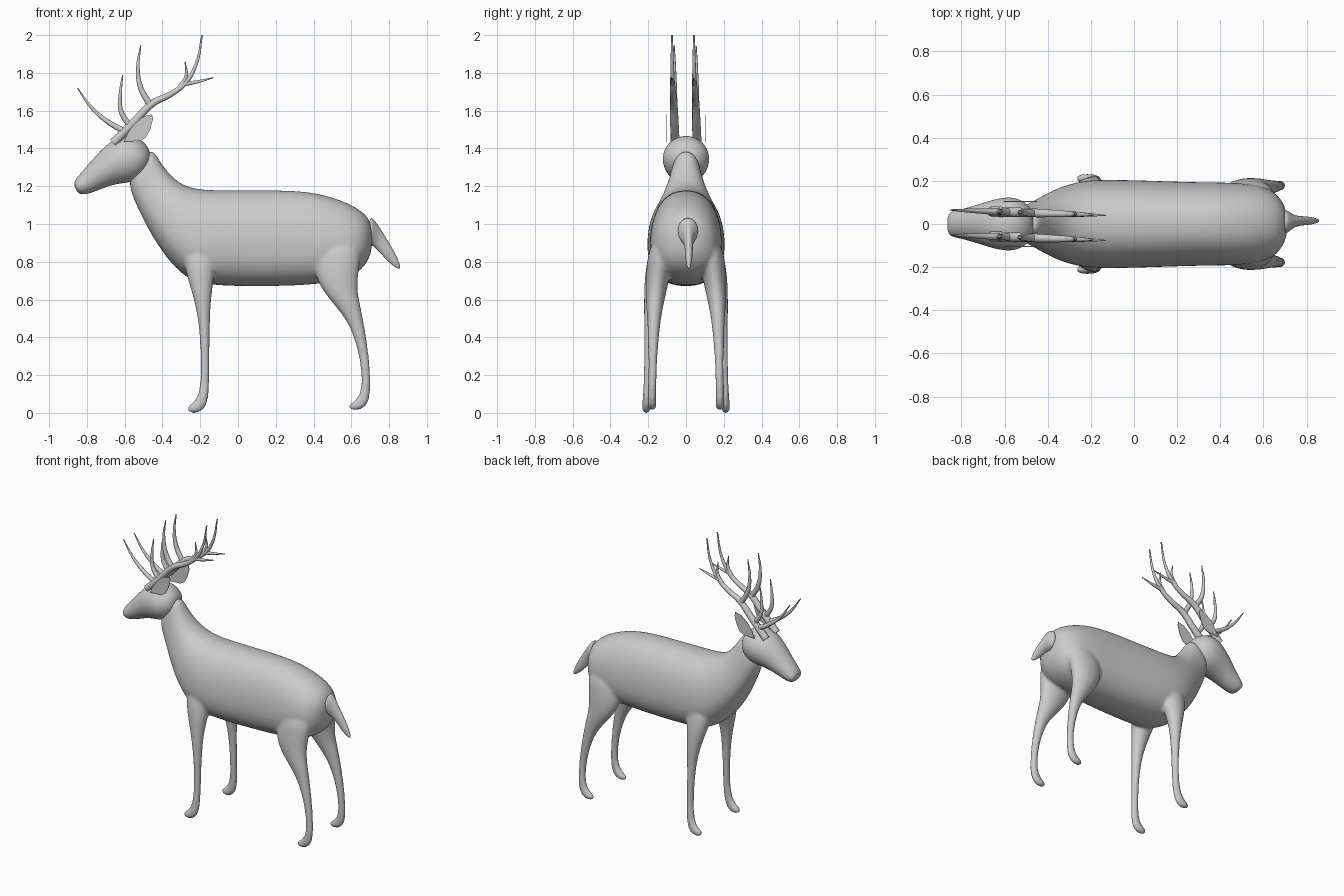
import bpy, bmesh
from math import sin, cos, pi, copysign


def finish(ob):
    bpy.ops.object.select_all(action='DESELECT')
    ob.select_set(True)
    bpy.context.view_layer.objects.active = ob
    bpy.ops.object.convert(target='MESH')
    ob = bpy.context.object
    bpy.ops.object.shade_smooth_by_angle(angle=1.0)
    return ob


def loft(name, stations, y0=None, power=2.0, skew=0.0, n=24):
    """Rings between side-view points a and b: (ax, az, bx, bz, half width, y)."""
    bm = bmesh.new()
    rings = []
    for ax, az, bx, bz, w, y in stations:
        ring = []
        for i in range(n):
            t = 2 * pi * i / n
            c = copysign(abs(cos(t)) ** (2 / power), cos(t))
            s = copysign(abs(sin(t)) ** (2 / power), sin(t))
            ring.append(bm.verts.new(((ax + bx) / 2 + c * (bx - ax) / 2,
                                      y + w * s * (1 + skew * c),
                                      (az + bz) / 2 + c * (bz - az) / 2)))
        rings.append(ring)
    for r, q in zip(rings, rings[1:]):
        for i in range(n):
            j = (i + 1) % n
            bm.faces.new((r[i], r[j], q[j], q[i]))
    bm.faces.new(rings[0])
    bm.faces.new(rings[-1])
    bmesh.ops.recalc_face_normals(bm, faces=bm.faces)
    me = bpy.data.meshes.new(name)
    bm.to_mesh(me)
    bm.free()
    ob = bpy.data.objects.new(name, me)
    bpy.context.collection.objects.link(ob)
    sub = ob.modifiers.new("smooth", 'SUBSURF')
    sub.levels = sub.render_levels = 2
    return finish(ob)


def flip(stations, side):
    return [(*s[:5], s[5] * side) for s in stations]


# Torso with neck
torso = loft("body", [
    (-.46, 1.42, -.60, 1.25, .07, 0), (-.42, 1.34, -.54, 1.10, .087, 0),
    (-.36, 1.26, -.475, .97, .125, 0), (-.30, 1.21, -.39, .83, .168, 0),
    (-.22, 1.185, -.27, .70, .20, 0), (-.12, 1.18, -.14, .672, .207, 0),
    (.10, 1.18, .10, .667, .200, 0), (.30, 1.18, .30, .672, .193, 0),
    (.45, 1.16, .42, .68, .193, 0), (.58, 1.115, .55, .70, .185, 0),
    (.665, 1.065, .64, .74, .155, 0), (.705, 1.01, .695, .81, .09, 0),
    (.712, .95, .71, .88, .03, 0)], power=2.3, skew=.10)

# Legs
front = [
    (-.30, .92, -.10, .92, .06, .12), (-.285, .77, -.12, .77, .065, .15),
    (-.25, .66, -.135, .66, .05, .172), (-.22, .55, -.147, .55, .035, .188),
    (-.20, .40, -.15, .40, .026, .195), (-.196, .22, -.15, .22, .022, .20),
    (-.202, .13, -.153, .115, .022, .205), (-.222, .07, -.162, .04, .021, .21),
    (-.255, .045, -.20, -.003, .023, .21), (-.275, .025, -.258, -.002, .018, .21)]
hind = [
    (.42, .92, .66, .92, .07, .12), (.40, .77, .645, .78, .065, .145),
    (.43, .665, .63, .68, .06, .155), (.52, .56, .64, .60, .047, .165),
    (.59, .47, .665, .49, .034, .17), (.64, .32, .69, .33, .025, .175),
    (.655, .20, .702, .20, .022, .177), (.652, .12, .702, .105, .022, .18),
    (.632, .08, .69, .045, .021, .18), (.605, .055, .65, .012, .023, .18),
    (.582, .04, .592, .014, .017, .18)]
legs = [loft("leg", flip(st, s)) for st in (front, hind) for s in (1, -1)]

# Fuse torso and legs into one soft skin
for ob in legs:
    ob.select_set(True)
torso.select_set(True)
for ob in legs:
    ob.select_set(True)
bpy.context.view_layer.objects.active = torso
bpy.ops.object.join()
rm = torso.modifiers.new("fuse", 'REMESH')
rm.mode = 'VOXEL'
rm.voxel_size = .01
sm = torso.modifiers.new("soften", 'SMOOTH')
sm.factor = .5
sm.iterations = 6
finish(torso)

# Head
loft("head", [
    (-.868, 1.215, -.86, 1.18, .04, 0), (-.86, 1.24, -.835, 1.15, .06, 0),
    (-.81, 1.295, -.77, 1.165, .07, 0), (-.73, 1.39, -.69, 1.20, .095, 0),
    (-.66, 1.45, -.62, 1.215, .118, 0), (-.58, 1.475, -.56, 1.22, .128, 0),
    (-.515, 1.45, -.51, 1.25, .11, 0), (-.475, 1.41, -.475, 1.29, .07, 0),
    (-.465, 1.37, -.465, 1.33, .03, 0)])

# Tail
loft("tail", [
    (.695, 1.04, .69, .91, .055, .01), (.715, 1.03, .705, .89, .055, .01),
    (.745, .99, .725, .875, .03, .012), (.785, .925, .75, .85, .022, .015),
    (.825, .86, .785, .81, .02, .015), (.85, .805, .825, .775, .014, .015),
    (.862, .77, .852, .76, .006, .015)])


# Ears: thin leaf shapes
def ear(side):
    pts = [(-.605, 1.435), (-.585, 1.48), (-.55, 1.53), (-.50, 1.57), (-.455, 1.58),
           (-.45, 1.555), (-.465, 1.50), (-.49, 1.455), (-.52, 1.44)]
    bm = bmesh.new()
    bm.faces.new([bm.verts.new((x, side * .105 - .002, z)) for x, z in pts])
    r = bmesh.ops.extrude_face_region(bm, geom=bm.faces[:])
    bmesh.ops.translate(bm, vec=(0, .004, 0),
                        verts=[v for v in r['geom'] if isinstance(v, bmesh.types.BMVert)])
    bmesh.ops.recalc_face_normals(bm, faces=bm.faces)
    me = bpy.data.meshes.new("ear")
    bm.to_mesh(me)
    bm.free()
    bpy.context.collection.objects.link(bpy.data.objects.new("ear", me))


# Antlers: main beam and five tines, as tapered curves
branches = [
    (.024, [(-.66, 1.43), (-.55, 1.54), (-.45, 1.64), (-.36, 1.685), (-.28, 1.745), (-.22, 1.85), (-.19, 2.0)]),
    (.017, [(-.60, 1.49), (-.68, 1.535), (-.77, 1.61), (-.85, 1.72)]),
    (.016, [(-.575, 1.52), (-.62, 1.60), (-.622, 1.70), (-.61, 1.79)]),
    (.018, [(-.465, 1.63), (-.515, 1.72), (-.53, 1.83), (-.515, 1.945)]),
    (.014, [(-.31, 1.72), (-.275, 1.78), (-.28, 1.86)]),
    (.013, [(-.29, 1.74), (-.22, 1.752), (-.13, 1.775)])]


def antler(side):
    cu = bpy.data.curves.new("antler", 'CURVE')
    cu.dimensions = '3D'
    cu.bevel_depth = 1
    cu.bevel_resolution = 3
    cu.resolution_u = 6
    cu.use_fill_caps = True
    for rad, pts in branches:
        sp = cu.splines.new('BEZIER')
        sp.bezier_points.add(len(pts) - 1)
        for i, (p, (x, z)) in enumerate(zip(sp.bezier_points, pts)):
            p.co = (x, side * .058 - .035 * (x + .65), z)
            p.radius = rad * (1 - .82 * (i / (len(pts) - 1)) ** 1.4)
            p.handle_left_type = p.handle_right_type = 'AUTO'
    ob = bpy.data.objects.new("antler", cu)
    bpy.context.collection.objects.link(ob)
    finish(ob)


for s in (1, -1):
    ear(s)
    antler(s)
